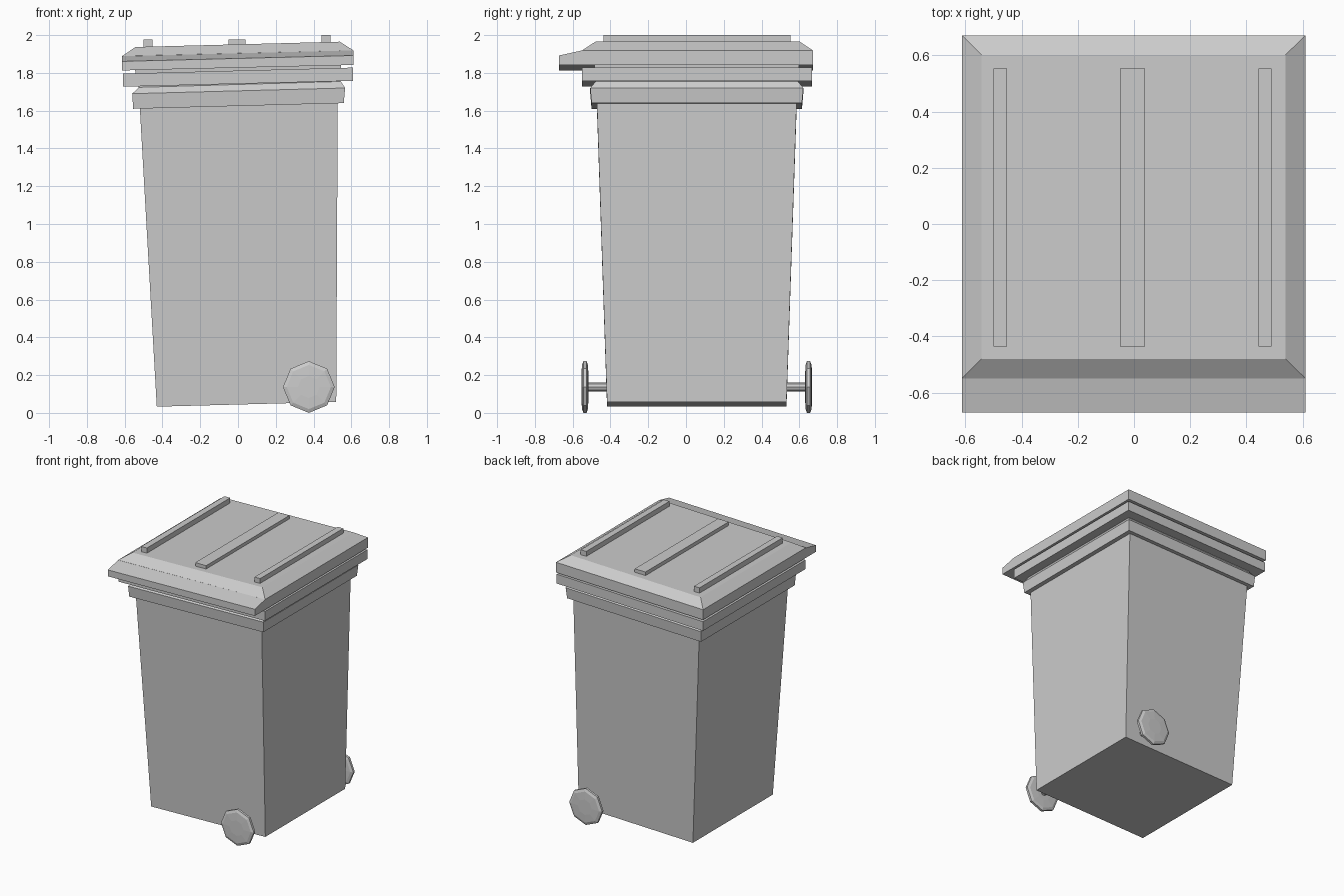
import bpy, bmesh, math

if "Cube" in bpy.data.objects:
    bpy.data.objects.remove(bpy.data.objects["Cube"])

YC = 0.057  # mid plane of the bin in y


def loft(name, rings):
    """Stack rectangular rings (x0, x1, y0, y1, z at x0, z at x1), capped at both ends."""
    bm = bmesh.new()
    loops = []
    for x0, x1, y0, y1, zl, zr in rings:
        pts = [(x0, y0, zl), (x1, y0, zr), (x1, y1, zr), (x0, y1, zl)]
        loops.append([bm.verts.new(p) for p in pts])
    return finish(name, bm, loops)


def lathe_y(name, profile, x, z, sides=8):
    """Stack n-gon rings (y, radius) along the y axis."""
    bm = bmesh.new()
    loops = []
    for y, r in profile:
        angs = [2 * math.pi * i / sides for i in range(sides)]
        loops.append([bm.verts.new((x + r * math.cos(a), y, z + r * math.sin(a))) for a in angs])
    return finish(name, bm, loops)


def finish(name, bm, loops):
    for a, b in zip(loops, loops[1:]):
        n = len(a)
        for i in range(n):
            bm.faces.new((a[i], a[(i + 1) % n], b[(i + 1) % n], b[i]))
    bm.faces.new(loops[0])
    bm.faces.new(loops[-1])
    bmesh.ops.recalc_face_normals(bm, faces=bm.faces)
    mesh = bpy.data.meshes.new(name)
    bm.to_mesh(mesh)
    bm.free()
    obj = bpy.data.objects.new(name, mesh)
    bpy.context.collection.objects.link(obj)
    return obj


# Tapered container
loft("body", [(-0.43, 0.52, -0.418, 0.532, 0.033, 0.058),
              (-0.52, 0.528, -0.472, 0.586, 1.62, 1.65)])

# Lower collar with chamfered top
loft("lower_collar", [(-0.555, 0.56, -0.50, 0.614, 1.61, 1.64),
                      (-0.56, 0.567, -0.507, 0.621, 1.69, 1.72),
                      (-0.522, 0.543, -0.478, 0.592, 1.725, 1.756)])

# Neck joining the collars and the lid
loft("neck", [(-0.522, 0.543, -0.478, 0.592, 1.70, 1.73),
              (-0.548, 0.547, -0.485, 0.60, 1.83, 1.86)])

# Upper rim
loft("upper_rim", [(-0.609, 0.609, -0.55, 0.667, 1.727, 1.758),
                   (-0.609, 0.609, -0.55, 0.667, 1.796, 1.828)])

# Lid with bevelled top
loft("lid", [(-0.613, 0.611, -0.55, 0.672, 1.813, 1.842),
             (-0.613, 0.611, -0.55, 0.672, 1.889, 1.919),
             (-0.543, 0.539, -0.48, 0.602, 1.937, 1.965)])

# Front grip: top slopes down towards the front edge
loft("lid_grip", [(-0.613, 0.611, -0.672, -0.54, 1.813, 1.842),
                  (-0.613, 0.611, -0.672, -0.55, 1.861, 1.892)])
grip = bpy.data.objects["lid_grip"].data
for v in grip.vertices:
    if v.co.y > -0.56 and v.co.z > 1.85:
        v.co.z += 0.027

# Ribs across the lid
for name, x0, x1, top in (("left_rib", -0.50, -0.453, 1.978),
                          ("middle_rib", -0.05, 0.04, 1.977),
                          ("right_rib", 0.443, 0.489, 2.0)):
    loft(name, [(x0, x1, -0.436, 0.553, 1.93, 1.93),
                (x0, x1, -0.436, 0.553, top, top)])

# Axle and the pair of octagonal wheels
WX, WZ, WR = 0.375, 0.137, 0.137
lathe_y("axle", [(YC - 0.59, 0.023), (YC + 0.59, 0.023)], WX, WZ)
for name, s in (("front_wheel", -1), ("back_wheel", 1)):
    profile = [(0.573, 0.058), (0.573, 0.115), (0.606, 0.115), (0.612, 0.058)]
    profile = [(0.573, 0.058), (0.576, 0.117), (0.583, WR), (0.600, WR),
               (0.608, 0.117), (0.611, 0.058)]
    lathe_y(name, [(YC + s * d, r) for d, r in profile], WX, WZ)
